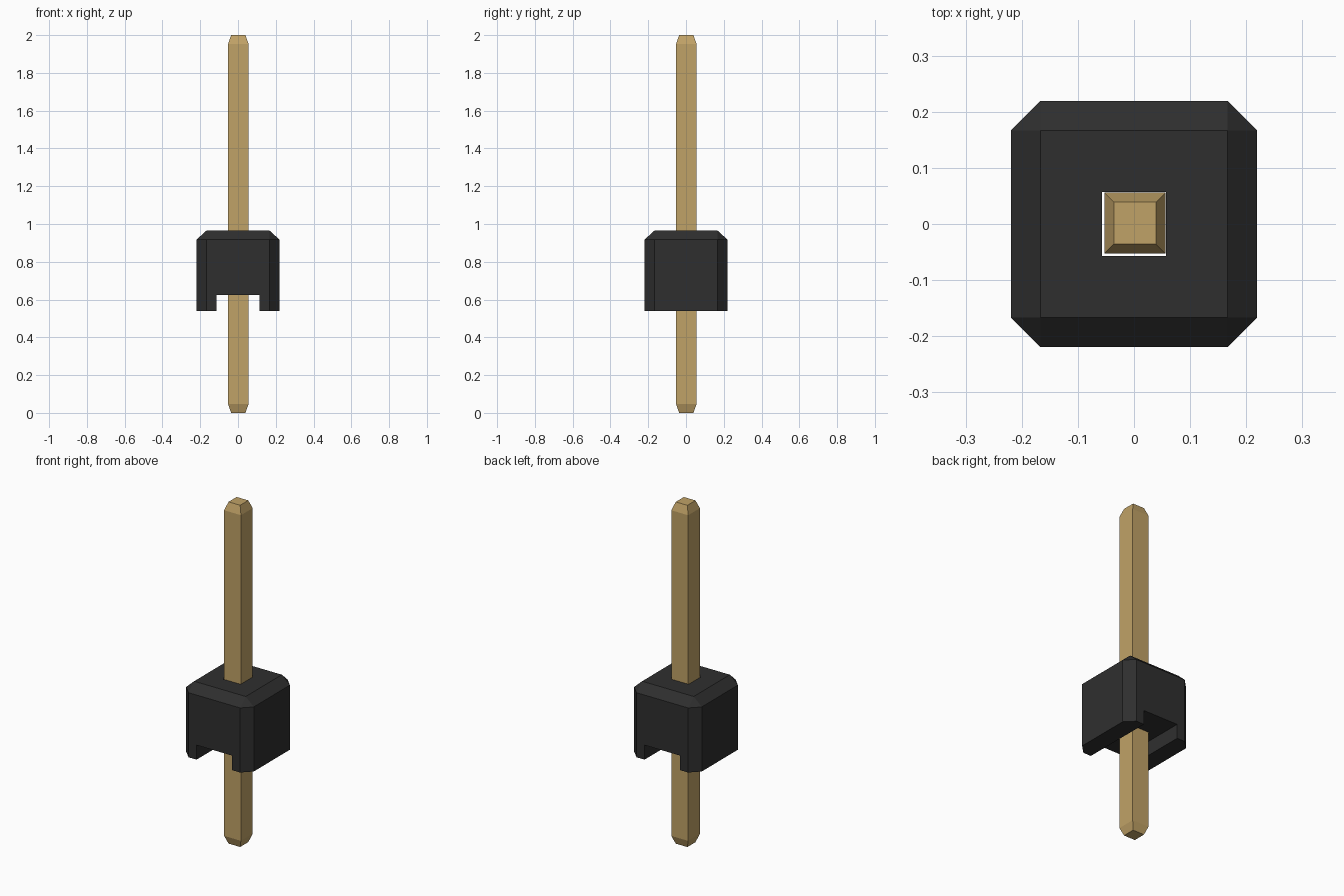
import bpy
import bmesh

cube = bpy.data.objects.get("Cube")
if cube:
    bpy.data.objects.remove(cube, do_unlink=True)


def material(name, rgb, metallic=0.0):
    mat = bpy.data.materials.new(name)
    mat.use_nodes = True
    mat.diffuse_color = (*rgb, 1)
    mat.node_tree.nodes["Principled BSDF"].inputs["Base Color"].default_value = (*rgb, 1)
    return mat


def square(h):
    return [(-h, -h), (h, -h), (h, h), (-h, h)]


def loft(name, rings, mat, offset=(0, 0)):
    """Convex solid through flat rings, each given as (outline, z)."""
    bm = bmesh.new()
    for outline, z in rings:
        for x, y in outline:
            bm.verts.new((x + offset[0], y + offset[1], z))
    bmesh.ops.convex_hull(bm, input=bm.verts[:])
    bmesh.ops.dissolve_limit(bm, angle_limit=0.01, verts=bm.verts[:], edges=bm.edges[:])
    bmesh.ops.recalc_face_normals(bm, faces=bm.faces[:])
    mesh = bpy.data.meshes.new(name)
    bm.to_mesh(mesh)
    bm.free()
    mesh.materials.append(mat)
    obj = bpy.data.objects.new(name, mesh)
    bpy.context.collection.objects.link(obj)
    return obj


def cut(target, cutter):
    mod = target.modifiers.new(cutter.name, 'BOOLEAN')
    mod.operation = 'DIFFERENCE'
    mod.solver = 'EXACT'
    mod.object = cutter
    bpy.context.view_layer.objects.active = target
    bpy.ops.object.modifier_apply(modifier=mod.name)
    bpy.data.objects.remove(cutter, do_unlink=True)


black = material("black plastic", (0.028, 0.028, 0.028))
gold = material("gold metal", (0.53, 0.362, 0.135))

# Housing: octagonal block whose chamfered top ends in a square
base, top, shoulder = 0.54, 0.965, 0.918
outer, inner = 0.219, 0.167
octagon = [(sx * a, sy * b) for sx in (-1, 1) for sy in (-1, 1)
           for a, b in ((outer, inner), (inner, outer))]
housing = loft("housing", [(octagon, base), (octagon, shoulder), (square(inner), top)], black)

# Channel under the housing, running front to back
slot = [(sx * 0.115, sy * 0.4) for sx in (-1, 1) for sy in (-1, 1)]
cut(housing, loft("channel_cutter", [(slot, base - 0.1), (slot, 0.625)], black))

# Loose square hole for the pin
hole = square(0.057)
cut(housing, loft("hole_cutter", [(hole, base - 0.1), (hole, top + 0.1)], black))

# Pin: square bar with tapered ends, seated against one corner of the hole
bar, tip, taper = square(0.0545), square(0.0375), 0.047
loft("pin", [(tip, 0), (bar, taper), (bar, 2 - taper), (tip, 2)], gold, (0.0015, 0.0015))
